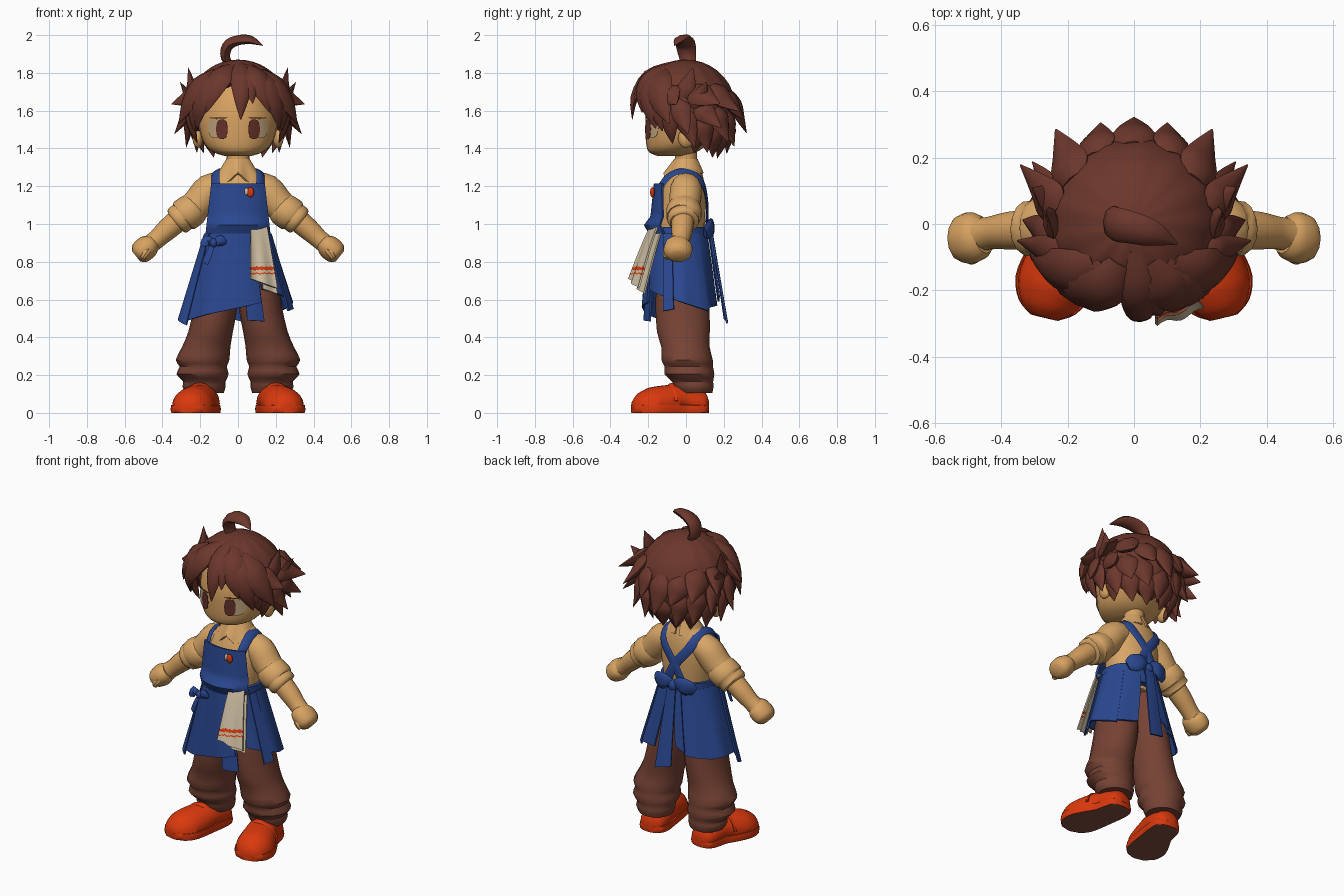
import bpy, bmesh
from math import sin, cos, pi, radians, sqrt
from mathutils import Vector, Matrix

if "Cube" in bpy.data.objects:
    bpy.data.objects.remove(bpy.data.objects["Cube"])


def material(name, r, g, b):
    m = bpy.data.materials.new(name)
    m.use_nodes = True
    m.diffuse_color = (r, g, b, 1)
    m.node_tree.nodes["Principled BSDF"].inputs["Base Color"].default_value = (r, g, b, 1)
    return m


SKIN = material("skin tan", .68, .36, .12)
SHIRT = material("shirt tan", .69, .38, .135)
HAIR = material("hair brown", .148, .038, .025)
PANTS = material("trouser brown", .18, .055, .034)
BLUE = material("apron blue", .023, .064, .28)
RED = material("shoe red", .7, .04, .004)
SOLE = material("sole brown", .22, .075, .05)
CLOTH = material("towel cream", .61, .51, .36)
WHITE = material("eye cream", .52, .37, .2)
IRIS = material("eye brown", .13, .03, .022)


def finish(name, bm, mats, rule=None):
    """Turn a bmesh into a smooth object with sharp creases."""
    bmesh.ops.recalc_face_normals(bm, faces=bm.faces)
    if rule:
        for f in bm.faces:
            f.material_index = rule(f)
    me = bpy.data.meshes.new(name)
    bm.to_mesh(me)
    bm.free()
    for m in mats:
        me.materials.append(m)
    ob = bpy.data.objects.new(name, me)
    bpy.context.collection.objects.link(ob)
    bpy.ops.object.select_all(action='DESELECT')
    ob.select_set(True)
    bpy.context.view_layer.objects.active = ob
    bpy.ops.object.shade_smooth_by_angle(angle=radians(42))


def skin_grid(name, rows, mats, closed=False, caps=False, thick=0, rule=None):
    bm = bmesh.new()
    vs = [[bm.verts.new(p) for p in row] for row in rows]
    n = len(rows[0])
    for a, b in zip(vs, vs[1:]):
        for i in range(n if closed else n - 1):
            j = (i + 1) % n
            bm.faces.new((a[i], a[j], b[j], b[i]))
    if caps:
        bm.faces.new(vs[0])
        bm.faces.new(vs[-1])
    bmesh.ops.remove_doubles(bm, verts=bm.verts, dist=.0004)
    if thick:
        bmesh.ops.recalc_face_normals(bm, faces=bm.faces)
        bmesh.ops.solidify(bm, geom=bm.faces[:], thickness=thick)
    finish(name, bm, mats, rule)


def spline(pts, k=3):
    p = [Vector(q) for q in pts]
    p = [p[0]] + p + [p[-1]]
    out = []
    for a, b, c, d in zip(p, p[1:], p[2:], p[3:]):
        for i in range(k):
            t = i / k
            out.append(b + (c - a) * (t / 2) + (a * 2 - b * 5 + c * 4 - d) * (t * t / 2)
                       + (b * 3 - a - c * 3 + d) * (t ** 3 / 2))
    return out + [p[-1]]


def loft(name, rings, mat, n=20, k=2):
    """Horizontal ellipse rings (x, y, z, rx, ry)."""
    rows = [[(x + rx * cos(i * 2 * pi / n), y + ry * sin(i * 2 * pi / n), z) for i in range(n)]
            for x, y, z, rx, ry in spline(rings, k)]
    skin_grid(name, rows, [mat], closed=True, caps=True)


def tube(name, pts, mats, ref, flat=1, n=10, k=3, zlim=(-9, 9), rule=None):
    """Sweep an ellipse along (x, y, z, r); it is thinned in the direction away from ref."""
    path = spline(pts, k)
    rows = []
    for i, q in enumerate(path):
        p, r = q.xyz, max(q[3], .002)
        t = (path[min(i + 1, len(path) - 1)].xyz - path[max(i - 1, 0)].xyz).normalized()
        nrm = p - Vector(ref)
        nrm = (nrm - t * nrm.dot(t)).normalized()
        side = t.cross(nrm)
        row = [p + side * (r * cos(j * 2 * pi / n)) + nrm * (r * flat * sin(j * 2 * pi / n)) for j in range(n)]
        rows.append([(v.x, v.y, min(max(v.z, zlim[0]), zlim[1])) for v in row])
    skin_grid(name, rows, mats, closed=True, caps=True, rule=rule)


def sheet(name, f, nu, nv, mats, thick=.01, closed=False, rule=None):
    rows = [[f(i / nu, j / nv) for i in range(nu if closed else nu + 1)] for j in range(nv + 1)]
    skin_grid(name, rows, mats, closed=closed, thick=thick, rule=rule)


def ball(name, loc, size, mat):
    bm = bmesh.new()
    bmesh.ops.create_uvsphere(bm, u_segments=18, v_segments=12, radius=1,
                              matrix=Matrix.Translation(loc) @ Matrix.Diagonal((*size, 1)))
    finish(name, bm, [mat])


# Head, neck and torso
loft("head", [(0, -.08, 1.36, .07, .07), (0, -.07, 1.38, .13, .125), (0, -.05, 1.42, .175, .16),
              (0, -.015, 1.5, .205, .2), (0, 0, 1.6, .21, .21), (0, 0, 1.72, .17, .17), (0, 0, 1.8, .08, .08)], SKIN, 28, 3)
loft("neck", [(0, 0, 1.2, .065, .06), (0, 0, 1.42, .058, .058)], SKIN)
loft("shirt_body", [(0, -.035, .85, .14, .12), (0, -.03, .98, .15, .13), (0, -.02, 1.1, .165, .125),
                    (0, -.01, 1.2, .165, .11), (0, 0, 1.27, .125, .085), (0, 0, 1.31, .07, .07)], SHIRT)


def collar(u, v):
    a = (u - .5) * 2 * radians(172)
    hem = 1.27 - .05 * max(0, 1 - abs(abs(a) - .55) / .5)
    r = .062 + .045 * v
    return (r * sin(a), -r * cos(a) - .012 * v, 1.345 + (hem - 1.345) * v)


sheet("shirt_collar", collar, 32, 3, [SHIRT], .01)


# Painted eyes that follow the curve of the face
def eye_plate(name, cx, cz, w, h, out, mat):
    def f(u, v):
        u, v = 2 * u - 1, 2 * v - 1
        x = cx + w * u * sqrt(1 - v * v / 2.5)
        return (x, -.015 - (.2 + out) * sqrt(1 - (x / .207) ** 2), cz + h * v * sqrt(1 - u * u / 2.5))
    sheet(name, f, 8, 8, [mat], .002)


for s, tag in ((1, "left"), (-1, "right")):
    eye_plate(tag + "_eye_white", s * .118, 1.505, .04, .05, .006, WHITE)
    eye_plate(tag + "_eye_iris", s * .086, 1.502, .03, .052, .009, IRIS)
    eye_plate(tag + "_eyelid", s * .105, 1.562, .05, .003, .009, IRIS)
    ball(tag + "_ear", (s * .213, 0, 1.455), (.028, .042, .052), SKIN)

# Hair shell with a ragged hem, fuller at the front
HC = Vector((0, 0, 1.61))


def hair_point(a, e, r=1.0):
    a, e = radians(a), radians(e)
    depth = .272 if cos(a) > 0 else .262
    return HC + Vector((.268 * cos(e) * sin(a), -depth * cos(e) * cos(a), .26 * sin(e))) * r


def hair_shell(u, v):
    a = u * 360 - 180
    d = abs(a)
    hem = 27 if d < 40 else max(27 - (d - 40) * 1.5, -25 - max(0, d - 75) * .28)
    hem += 5 * sin(radians(d * 11))
    return hair_point(a, 90 + (hem - 90) * v, 1 + .018 * v * sin(radians(a * 13)))


sheet("hair_shell", hair_shell, 72, 14, [HAIR], .03, closed=True)


def lock(name, a0, e0, a1, e1, flare, w):
    steps = ((0, .945, .55), (.35, 1.0, 1), (.7, 1.01 + (flare - 1) * .3, .7), (1, flare, .04))
    pts = [(*hair_point(a0 + (a1 - a0) * t, e0 + (e1 - e0) * t, r), w * k) for t, r, k in steps]
    tube(name, pts, [HAIR], HC, .5, 8)


# Fringe, side locks, upturned flicks and back spikes
lock("fringe_middle", 6, 72, 3, -12, 1.07, .06)
lock("fringe_curl", 14, 60, 16, 6, 1.06, .055)
for s, tag in ((1, "left"), (-1, "right")):
    for i, (a0, e0, a1, e1, fl, w) in enumerate((
            (22, 62, 36, -4, 1.06, .075), (32, 55, 54, -22, 1.08, .08), (42, 50, 74, -14, 1.25, .085),
            (50, 30, 62, -25, 1.08, .06), (64, 25, 82, 4, 1.33, .065), (78, 10, 92, -22, 1.35, .06),
            (70, 10, 72, -40, 1.1, .05), (84, 0, 100, -37, 1.3, .055), (85, 12, 98, 40, 1.3, .05),
            (100, 0, 110, 24, 1.33, .055), (98, 25, 118, 4, 1.45, .075), (104, 5, 122, -16, 1.4, .06),
            (126, 28, 141, -2, 1.4, .075), (150, 20, 162, -10, 1.24, .065), (128, 0, 138, -30, 1.34, .065),
            (148, -5, 158, -36, 1.3, .06), (110, -10, 118, -44, 1.28, .055), (132, -22, 138, -54, 1.22, .055),
            (158, -25, 165, -57, 1.2, .055), (108, -25, 104, -52, 1.14, .045))):
        lock(f"{tag}_hair_lock_{i + 1}", s * a0, e0, s * a1, e1, fl, w)
lock("back_hair_lock_upper", 180, 20, 180, -22, 1.32, .07)
lock("back_hair_lock_lower", 182, -15, 178, -48, 1.23, .06)
tube("hair_sprout", [(-.03, .02, 1.82, .03), (-.066, .01, 1.88, .045), (-.057, 0, 1.94, .052), (-.01, -.01, 1.97, .05),
                     (.06, -.03, 1.975, .04), (.13, -.06, 1.945, .003)], [HAIR], (.04, 0, 1.9), .55, 8, 3)

# Arms, legs and shoes
FAR = (0, 99, 1)
DOWN = (0, 0, -99)
for s, tag in ((1, "left"), (-1, "right")):
    def side(pts):
        return [(s * p[0], *p[1:]) for p in pts]
    tube(tag + "_sleeve", side([(.08, 0, 1.2, .075), (.15, 0, 1.18, .085), (.2, -.005, 1.12, .085), (.25, -.01, 1.07, .08)]),
         [SHIRT], FAR, 1, 14)
    tube(tag + "_cuff", side([(.215, -.01, 1.095, .075), (.235, -.01, 1.08, .088), (.285, -.012, 1.045, .09),
                              (.295, -.012, 1.037, .08), (.32, -.015, 1.018, .08), (.33, -.015, 1.01, .066)]), [SHIRT], FAR, 1.05, 14, 2)
    tube(tag + "_forearm", side([(.28, -.015, 1.05, .062), (.37, -.02, .975, .058), (.43, -.027, .92, .05), (.48, -.035, .88, .052)]),
         [SKIN], FAR, 1, 14)
    tube(tag + "_fist", side([(.452, -.035, .905, .045), (.472, -.04, .887, .06), (.5, -.042, .862, .063),
                              (.525, -.042, .842, .056), (.54, -.042, .83, .035)]), [SKIN], FAR, 1.22, 12)
    tube(tag + "_thumb", side([(.46, -.075, .88, .02), (.485, -.1, .85, .022), (.505, -.1, .82, .016)]), [SKIN], FAR, 1, 8)
    loft(tag + "_trouser_leg", side([
        (.075, -.02, .9, .085, .11), (.11, -.02, .65, .108, .14), (.12, -.018, .55, .115, .145), (.145, -.014, .43, .118, .142),
        (.168, -.003, .35, .128, .13), (.188, .006, .28, .142, .138), (.184, .015, .245, .125, .13), (.188, .018, .205, .138, .134),
        (.178, .035, .165, .112, .11), (.18, .04, .14, .115, .108), (.176, .045, .105, .1, .095)]), PANTS, 18)
    foot = [(.17, .12, .045, .03), (.172, .1, .045, .07), (.178, .05, .05, .085), (.192, -.03, .072, .09),
            (.222, -.12, .052, .108), (.245, -.19, .033, .112), (.262, -.25, .03, .085), (.27, -.282, .03, .04)]
    tube(tag + "_shoe", side([(x, y, z, r * .97) for x, y, z, r in foot]), [RED], DOWN, .9, 18, 3, (.03, .2))
    tube(tag + "_shoe_sole", side([(x, y, .02, r * 1.04) for x, y, z, r in foot]), [RED, SOLE], DOWN, .8, 22, 3, (0, .042),
         lambda f: int(f.normal.z < -.7))
    tube(tag + "_shoe_strap", side([(.13, -.055, .09, .02), (.165, -.075, .135, .022), (.215, -.085, .145, .022),
                                    (.27, -.07, .115, .022), (.3, -.06, .06, .02)]), [RED], (s * .21, 0, 0), .45, 8)

# Apron: waistband, skirt panels, bib and straps
CY = -.04
loft("apron_waistband", [(0, CY, .87, .182, .162), (0, CY, .93, .172, .158), (0, CY, .985, .17, .155)], BLUE, 28)


def skirt(name, a0, a1, h0, h1, off=0.0, nu=10, lean=0):
    """Hanging panel between two angles; lean swings its hem sideways."""
    def f(u, v):
        a = radians(a0 + (a1 - a0) * u + lean * v)
        z = .95 + (h0 + (h1 - h0) * u - .95) * v
        t = (.95 - z) / .45
        w = 1 + .025 * t * sin(9 * a)
        return ((.172 + .138 * t + off) * w * sin(a), CY + .02 * t - (.158 + .053 * t + off) * w * cos(a), z)
    sheet(name, f, nu, 8, [BLUE], .01)


skirt("skirt_front", -64, 26, .485, .585, .006, nu=16)
skirt("skirt_right", -132, -55, .56, .55)
skirt("skirt_left", 29, 132, .655, .54, .003, nu=14)
skirt("skirt_back_right", -166, -130, .57, .55, nu=8, lean=8)
skirt("skirt_back_left", 130, 166, .55, .57, nu=8, lean=-8)
skirt("front_tail", 9, 28, .49, .485, -.008, nu=4)
skirt("side_tail_right", -78, -57, .5, .465, .012, nu=4)
skirt("side_tail_left", 62, 78, .54, .55, .01, nu=4)
skirt("bow_tail_long", 170, 187, .475, .5, .025, nu=4)
skirt("bow_tail_short", 184, 196, .62, .59, .015, nu=4, lean=6)


def bib(u, v):
    x = (2 * u - 1) * (.172 - .03 * v)
    ry = .158 - .018 * v + .03 * max(0, 1 - abs(v - .17) / .17)
    return (x, CY + .01 * v - ry * sqrt(1 - (x / .2) ** 2), .95 + .265 * v)


sheet("apron_bib", bib, 14, 12, [BLUE], .012)
for s, tag in ((1, "left"), (-1, "right")):
    tube(tag + "_strap", [(s * .115, -.14, 1.19, .026), (s * .12, -.095, 1.25, .026), (s * .115, -.03, 1.28, .026),
                          (s * .11, .05, 1.262, .026), (s * .085, .095, 1.2, .028), (0, .113, 1.09, .028),
                          (-s * .06, .108, .97, .028)], [BLUE], (0, -.02, 1.1), .25, 8)
    # Back bow
    tube(tag + "_bow_loop", [(0, .118, .965, .02), (s * .05, .135, .985, .045), (s * .1, .12, .97, .052),
                             (s * .13, .1, .95, .03)], [BLUE], (0, -.5, .97), .35, 10)
    # Small tie on the hip
    tube(tag + "_loop_of_hip_tie", [(-.13, -.185, .9, .012), (-.13 + s * .035, -.2, .91, .032),
                                    (-.13 + s * .06, -.19 + s * .01, .885, .016)], [BLUE], (0, 0, .9), .5, 8)
ball("bow_knot", (0, .125, .965), (.03, .026, .035), BLUE)
ball("hip_tie_knot", (-.13, -.195, .9), (.02, .02, .024), BLUE)
tube("hip_tie_tail", [(-.135, -.195, .89, .014), (-.155, -.2, .84, .022), (-.175, -.2, .79, .02)], [BLUE], (0, 0, .85), .3, 8)

# Badge on the bib
ball("badge_red", (.066, -.178, 1.168), (.019, .012, .027), RED)
ball("badge_white", (.045, -.179, 1.172), (.012, .01, .02), CLOTH)


# Towel hanging from the waistband, with red stripes near the hem
def towel(u, v):
    x = .07 + u * (.085 + .055 * v)
    z = .985 - v * (.275 + .05 * u)
    return (x, -.192 - .115 * v ** .9 + .06 * u * (.6 + .2 * v) + .008 * v * sin(u * 9), z)


def stripes(f):
    z = f.calc_center_median().z
    return int(.757 < z < .773 or .735 < z < .742)


sheet("towel", towel, 10, 44, [CLOTH, RED], .01, rule=stripes)
sheet("towel_back_layer", lambda u, v: Vector(towel(.45 + .55 * u, v)) + Vector((0, .03, -.03 * v)), 6, 8, [CLOTH], .008)
